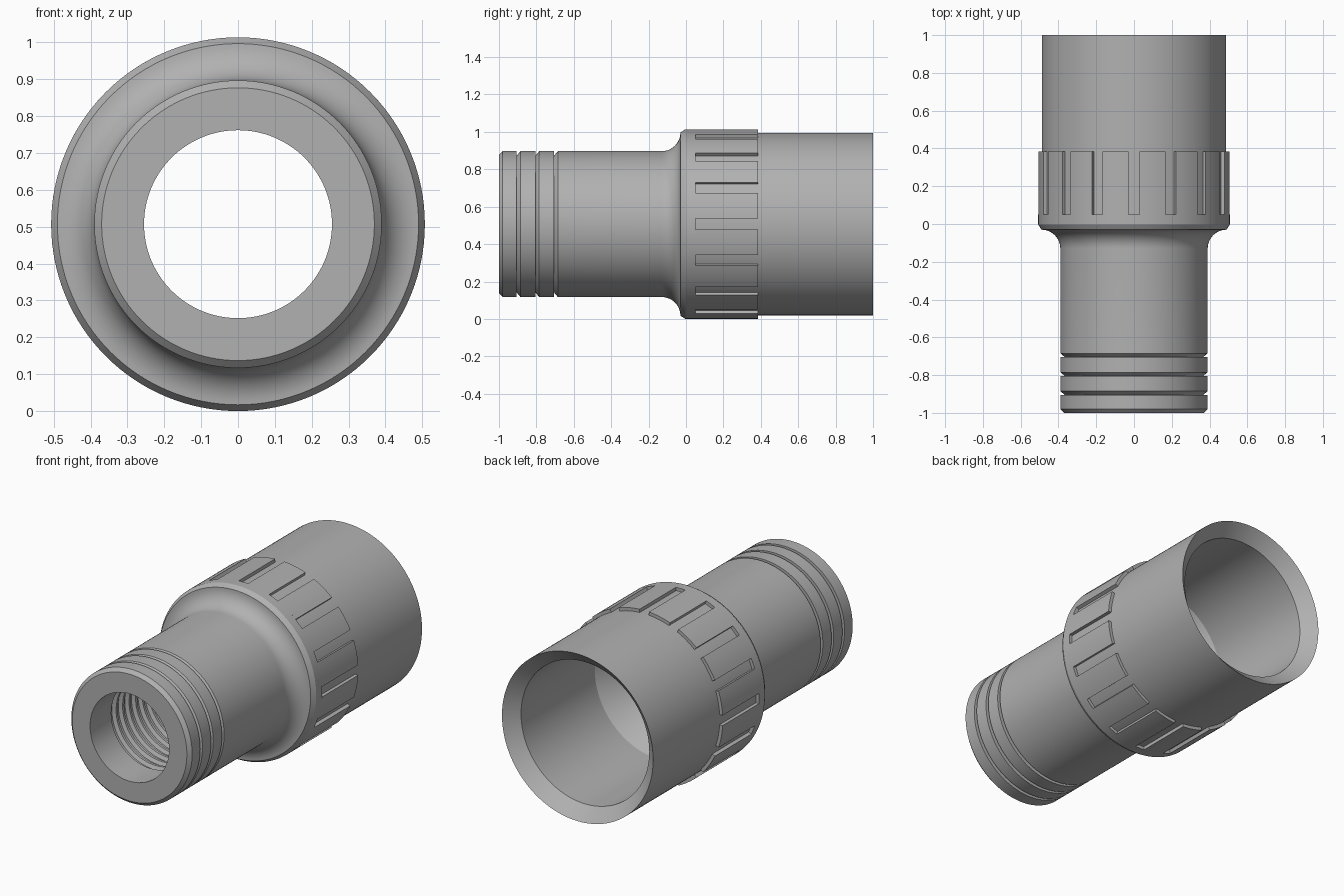
import bpy, bmesh, math
from mathutils import Matrix, Vector

if "Cube" in bpy.data.objects:
    bpy.data.objects.remove(bpy.data.objects["Cube"], do_unlink=True)

R = 0.507            # collar radius, also the height of the axis
TUBE, NECK, BORE, SOCKET = 0.488, 0.39, 0.255, 0.414
SLOTS = 16
AXIS = Vector((0, 0, R))

grey = bpy.data.materials.new("plain grey")
grey.use_nodes = True
colour = (0.44, 0.44, 0.44, 1)
grey.diffuse_color = colour
grey.node_tree.nodes["Principled BSDF"].inputs["Base Color"].default_value = colour


def finish(bm, name):
    bmesh.ops.recalc_face_normals(bm, faces=bm.faces)
    mesh = bpy.data.meshes.new(name)
    bm.to_mesh(mesh)
    bm.free()
    mesh.materials.append(grey)
    obj = bpy.data.objects.new(name, mesh)
    bpy.context.collection.objects.link(obj)
    bpy.ops.object.select_all(action='DESELECT')
    obj.select_set(True)
    bpy.context.view_layer.objects.active = obj
    bpy.ops.object.shade_smooth_by_angle(angle=math.radians(25))
    return obj


def sweep(bm, profile, start, angle, steps, full=False):
    """Turn a closed (y, radius) profile about the lengthwise axis."""
    rings = []
    for i in range(steps if full else steps + 1):
        a = start + angle * i / steps
        rings.append([bm.verts.new(AXIS + Vector((r * math.sin(a), y, r * math.cos(a))))
                      for y, r in profile])
    n = len(profile)
    for i in range(steps):
        a, b = rings[i], rings[(i + 1) % len(rings)]
        for j in range(n):
            k = (j + 1) % n
            bm.faces.new((a[j], a[k], b[k], b[j]))
    if not full:
        bm.faces.new(rings[0])
        bm.faces.new(rings[-1])


# Outer wall: chamfered nose, three saw-tooth grooves
profile = [(-1, BORE), (-1, 0.37), (-0.98, NECK)]
for y in (-0.905, -0.805, -0.705):
    profile += [(y, NECK), (y, 0.366), (y + 0.02, NECK)]

# Concave shoulder flaring into the collar
for i in range(13):
    a = math.pi / 2 * i / 12
    profile.append((-0.13 + 0.1 * math.sin(a), 0.49 - 0.1 * math.cos(a)))

# Collar lip, tube and flared mouth
profile += [(-0.003, R), (0.05, R), (0.05, TUBE), (1, TUBE),
            (0.93, SOCKET), (0.25, SOCKET), (0.0, BORE)]

# Ring grooves in the narrow bore
for i in range(7):
    y = -0.40 - 0.06 * i
    profile += [(y, BORE), (y - 0.01, 0.275), (y - 0.035, 0.275), (y - 0.045, BORE)]

bm = bmesh.new()
sweep(bm, profile, 0, math.tau, 128, full=True)
finish(bm, "hose_adapter_body")

# Raised grip pads, leaving open slots between them
bm = bmesh.new()
pitch = math.tau / SLOTS
half_slot = 0.03 / R
pad = [(0.05, TUBE - 0.01), (0.05, R), (0.385, R), (0.385, TUBE - 0.01)]
for i in range(SLOTS):
    sweep(bm, pad, i * pitch + half_slot, pitch - 2 * half_slot, 6)
finish(bm, "collar_grip_pads")
